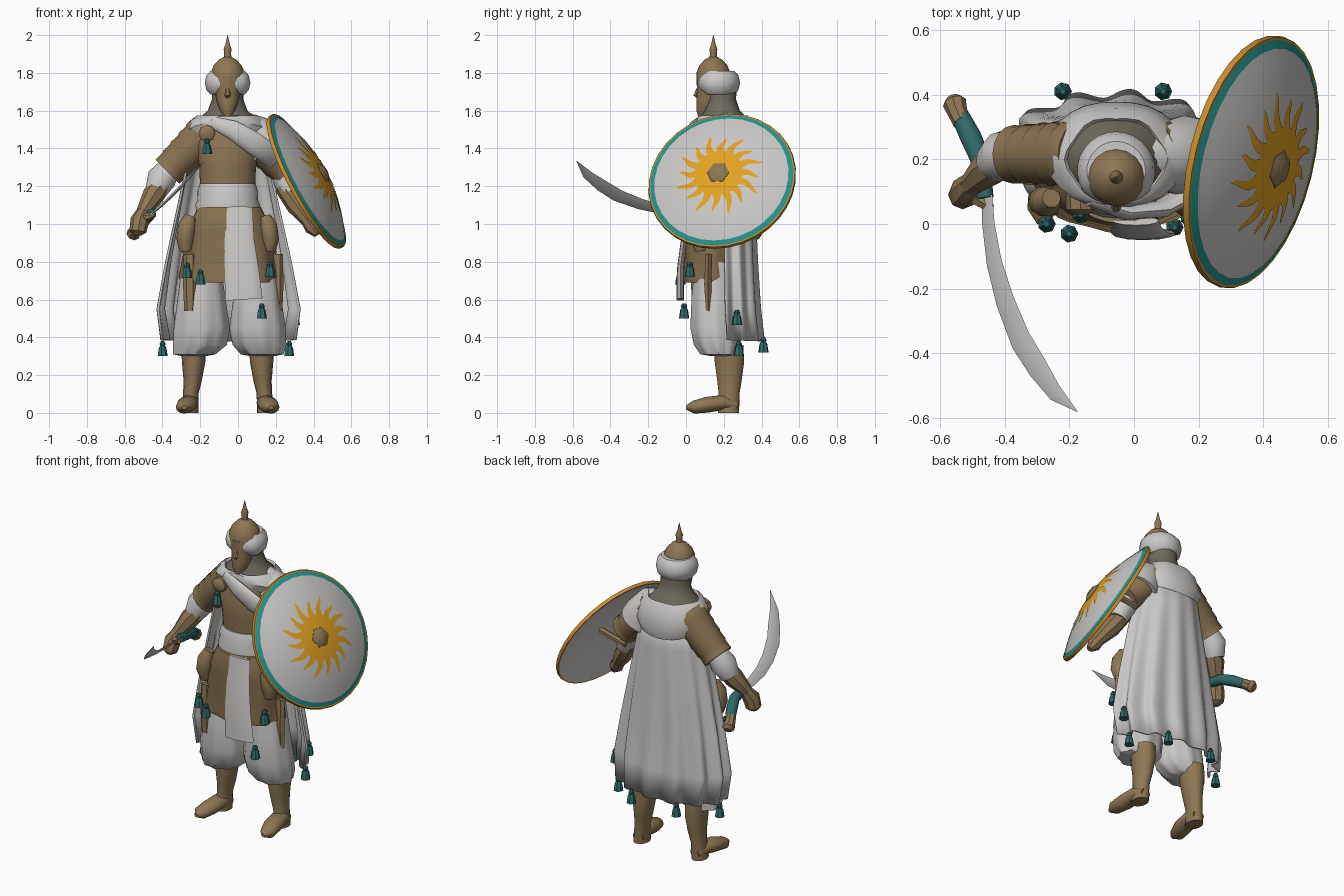
import bpy, bmesh, math
from mathutils import Vector

cube = bpy.data.objects.get("Cube")
if cube:
    bpy.data.objects.remove(cube, do_unlink=True)


def material(name, r, g, b):
    m = bpy.data.materials.new(name)
    m.use_nodes = True
    m.diffuse_color = (r, g, b, 1)
    m.node_tree.nodes["Principled BSDF"].inputs["Base Color"].default_value = (r, g, b, 1)
    return m


BROWN = material("leather brown", .27, .185, .09)
WHITE = material("cloth white", .6, .585, .57)
MAIL = material("dark mail", .16, .145, .11)
TEAL = material("tassel teal", .03, .14, .14)
PAINT = material("painted teal", .02, .30, .27)
GOLD = material("sun yellow", .76, .36, .015)
RIM = material("rim orange", .58, .27, .03)
parts = []


def make(name, verts, faces, mat, thick=0):
    me = bpy.data.meshes.new(name)
    me.from_pydata([tuple(v) for v in verts], [], faces)
    bm = bmesh.new()
    bm.from_mesh(me)
    bmesh.ops.recalc_face_normals(bm, faces=bm.faces)
    bm.to_mesh(me)
    bm.free()
    me.materials.append(mat)
    ob = bpy.data.objects.new(name, me)
    bpy.context.collection.objects.link(ob)
    if thick:
        mod = ob.modifiers.new("thickness", "SOLIDIFY")
        mod.thickness = thick
    parts.append(ob)
    return ob


def skin(rows, n, closed, cap):
    """Quads joining successive rows of n points."""
    span = n if closed else n - 1
    faces = [(i * n + j, i * n + (j + 1) % n, (i + 1) * n + (j + 1) % n, (i + 1) * n + j)
             for i in range(rows - 1) for j in range(span)]
    if cap and closed:
        faces += [tuple(range(n)), tuple(range((rows - 1) * n, rows * n))]
    return faces


def loft(name, rings, mat, n=24, arc=None, fold=0, count=0, cap=True, thick=0):
    """Stack of ellipses (x, y, z, rx, ry, optional tilt); arc leaves it open."""
    verts = []
    for i, (x, y, z, rx, ry, *tilt) in enumerate(rings):
        for j in range(n):
            if arc:
                a = math.radians(arc[0] + (arc[1] - arc[0]) * j / (n - 1))
            else:
                a = math.tau * j / n
            k = 1 + fold * i / (len(rings) - 1) * math.cos(count * a)
            lift = tilt[0] * math.sin(a) if tilt else 0
            verts.append((x + rx * k * math.cos(a), y + ry * k * math.sin(a), z + lift))
    return make(name, verts, skin(len(rings), n, not arc, cap), mat, thick)


def tube(name, path, radii, mat, ref=(0, 1, 0), flat=1, n=12):
    """Sweep an ellipse along a path; flat scales it in the ref direction."""
    pts = [Vector(p) for p in path]
    verts = []
    for i, p in enumerate(pts):
        t = (pts[min(i + 1, len(pts) - 1)] - pts[max(i - 1, 0)]).normalized()
        side = t.cross(Vector(ref)).normalized()
        up = side.cross(t)
        for j in range(n):
            a = math.tau * j / n
            verts.append(p + radii[i] * (math.cos(a) * side + flat * math.sin(a) * up))
    return make(name, verts, skin(len(pts), n, True, True), mat)


def tassel(x, y, z):
    loft("tassel", [(x, y, z, .028, .028), (x, y, z + .045, .021, .021), (x, y, z + .055, .014, .014),
                    (x, y, z + .066, .017, .017), (x, y, z + .08, .009, .009)], TEAL, 7)


CX = -.055  # body axis

# Head, helmet, mail and turban
loft("face", [(CX, .085, 1.565, .015, .02), (CX, .1, 1.6, .04, .045), (CX, .118, 1.65, .058, .063),
              (CX, .13, 1.7, .066, .072), (CX, .14, 1.73, .075, .083),
              (CX, .145, 1.78, .085, .09)], BROWN)
tube("nose", [(CX, .075, 1.74), (CX, .052, 1.68), (CX, .07, 1.665)], [.008, .016, .008], BROWN, n=6)
loft("helmet", [(CX, .145, z, r, r) for z, r in (
    (1.74, .088), (1.8, .09), (1.84, .074), (1.87, .046), (1.885, .02), (1.905, .018),
    (1.925, .021), (1.95, .012), (2.0, .001))], BROWN, 16)
arc = [math.radians(-72 + 324 * i / 24) for i in range(25)]
tube("turban", [(CX + .077 * math.cos(a), .165 + .077 * math.sin(a), 1.748) for a in arc],
     [.028 + .016 * min(1, i / 3, (24 - i) / 3) for i in range(25)], WHITE, (0, 0, 1), 1.5, 10)
loft("mail_neck_guard", [(CX, .185, 1.75, .085, .085), (CX, .185, 1.66, .083, .08),
                         (CX, .19, 1.6, .105, .095), (CX, .2, 1.56, .15, .125),
                         (CX, .2, 1.52, .17, .135)], MAIL)

# Torso, waist sash and layered coat skirt
loft("chest", [(CX, .17, 1.18, .145, .115), (CX, .17, 1.3, .15, .125), (CX, .17, 1.42, .17, .13),
               (CX, .18, 1.52, .15, .11), (CX, .19, 1.55, .08, .07)], BROWN)
loft("waist_sash", [(CX, .165, 1.06, .165, .14), (CX, .165, 1.1, .172, .147),
                    (CX, .165, 1.13, .16, .138), (CX, .165, 1.17, .162, .14),
                    (CX, .165, 1.215, .148, .122)], WHITE)
loft("coat_skirt", [(CX + .01, .14, z, r, s) for z, r, s in (
    (1.09, .165, .137), (.97, .225, .152), (.96, .22, .149), (.85, .245, .16), (.84, .24, .157),
    (.72, .262, .165), (.69, .25, .16))], BROWN, 40, fold=.035, count=8)
for side in (-1, 1):
    x = CX + side * .2
    tube("hip_pouch", [(x, .08, 1.04), (x + side * .015, .07, .99), (x + side * .025, .07, .92),
                       (x + side * .02, .08, .86)], [.03, .047, .047, .035], BROWN, n=10)
tube("front_tabard", [(.005, .01, 1.09), (.005, -.01, .92), (.02, -.03, .76), (.03, -.03, .6)],
     [.072, .08, .09, .1], WHITE, flat=.2)
for x, y in ((-.255, .05), (.205, .12)):
    tube("hanging_strap", [(x, y, .84), (x, y - .005, .68), (x, y, .54)], [.032, .036, .03],
         BROWN, flat=.6, n=6)

# Cowl, chest drape, left shoulder wrap and pleated cape
loft("cowl", [(CX, .215, 1.43, .205, .15, -.065), (CX, .215, 1.48, .225, .165, -.06),
              (CX, .21, 1.55, .19, .15, -.02), (CX, .2, 1.575, .155, .13),
              (CX, .2, 1.55, .14, .115)], WHITE, 28, fold=.05, count=6, cap=False)
tube("chest_drape", [(-.14, .07, 1.54), (-.03, .035, 1.5), (.08, .045, 1.43), (.18, .1, 1.36),
                     (.22, .2, 1.32)], [.03, .05, .06, .06, .05], WHITE, flat=.45)
tube("shoulder_wrap", [(.02, .21, 1.53), (.08, .21, 1.49), (.13, .21, 1.42), (.155, .21, 1.37)],
     [.07, .1, .118, .125], WHITE, n=16)
loft("cape", [(CX, y, z, rx, ry, t) for y, z, rx, ry, t in (
    (.2, 1.5, .195, .145, 0), (.2, 1.3, .225, .158, 0), (.2, 1.1, .265, .165, 0),
    (.205, .8, .325, .17, 0), (.21, .55, .365, .178, 0), (.22, .385, .34, .185, -.005))],
     WHITE, 90, (0, 196), .075, 13, thick=.012)

# Baggy trousers and boots
for side, hip, ankle, toe in ((-1, -.195, -.235, -.285), (1, .1, .125, .175)):
    loft("trouser_leg", [(hip, .15, .8, .1, .1), (hip, .15, .62, .125, .12),
                         (hip, .155, .45, .148, .13), (hip + side * .01, .165, .36, .14, .12),
                         (ankle, .175, .31, .11, .095), (ankle, .2, .3, .06, .06)],
         WHITE, 40, fold=.07, count=9)
    loft("boot_shaft", [(ankle, .225, .36, .066, .08), (ankle, .23, .27, .062, .08),
                        (ankle + side * .005, .23, .17, .048, .066),
                        (ankle + side * .015, .228, .1, .041, .056),
                        (ankle + side * .02, .225, .0, .045, .058)], BROWN, 14)
    tube("boot_foot", [(ankle + side * .015, .27, .038), (ankle + side * .025, .2, .055),
                       (ankle + side * .035, .11, .043), (toe, .04, .03), (toe, .0, .028)],
         [.035, .053, .055, .045, .014], BROWN, (0, 0, 1), .76)

# Layered shoulder armour on both sides, in overlapping bands
for side in (-1, 1):
    path, radii = [], []
    for i in range(5):
        for f, r in ((i, .105), (i + .85, .11)):
            path.append((CX + side * (.105 + .044 * f), .215, 1.49 - .044 * f))
            radii.append(r - .004 * f)
    tube("shoulder_armour", path, radii, BROWN, n=16)

# Right arm and hand
tube("right_sleeve", [(-.36, .215, 1.3), (-.405, .21, 1.24), (-.435, .19, 1.17)],
     [.06, .078, .058], WHITE)
tube("right_bracer", [(-.38, .21, 1.24), (-.45, .17, 1.15), (-.505, .12, 1.06)],
     [.05, .058, .036], BROWN, n=8)
tube("right_hand", [(-.5, .13, 1.07), (-.52, .1, 1.02), (-.53, .09, .96), (-.53, .09, .94)],
     [.035, .05, .045, .02], BROWN, n=8)
tube("right_thumb", [(-.51, .09, 1.03), (-.47, .07, 1.04), (-.44, .05, 1.05)],
     [.02, .022, .012], BROWN, n=6)

# Left arm behind the shield
tube("left_sleeve", [(.22, .215, 1.3), (.255, .21, 1.23), (.28, .19, 1.16)],
     [.06, .07, .055], WHITE)
tube("left_bracer", [(.24, .2, 1.2), (.31, .17, 1.1), (.375, .13, 1.01)], [.05, .055, .036],
     BROWN, n=8)
tube("left_hand", [(.36, .14, 1.03), (.395, .12, .98), (.42, .11, .945)], [.033, .042, .02],
     BROWN, n=8)
tube("shield_grip", [(.22, .28, 1.22), (.4, .27, 1.26)], [.018, .018], BROWN, n=6)

# Curved sword
tube("sword_blade", [(-.455, .09, 1.06), (-.45, .0, 1.06), (-.432, -.12, 1.075), (-.398, -.24, 1.105),
                     (-.35, -.36, 1.15), (-.3, -.44, 1.2), (-.245, -.52, 1.26), (-.175, -.58, 1.335)],
     [.024, .027, .033, .039, .043, .041, .029, .001], WHITE, (1, 0, -1), .2, 4)
tube("sword_grip", [(-.46, .08, 1.055), (-.475, .2, 1.04), (-.505, .27, 1.01), (-.535, .33, .975)],
     [.026, .031, .033, .029], TEAL, (0, 0, 1), n=12)
tube("sword_pommel", [(-.53, .315, .985), (-.545, .345, .965), (-.555, .375, .945), (-.56, .39, .935)],
     [.03, .031, .037, .02], BROWN, (0, 0, 1), n=8)

# Round shield, built flat then turned into place
DOME, EDGE = .092, .39
first = len(parts)


def bulge(r, lift=0):
    return DOME * (1 - (r / EDGE) ** 2) + lift


def disc(name, r0, r1, mat, lift=0, steps=10, n=32):
    radii = [r0 + (r1 - r0) * i / steps for i in range(steps + 1)]
    return loft(name, [(0, 0, bulge(r, lift), r, r) for r in radii], mat, n, cap=False)


disc("shield_face", .001, .365, WHITE)
disc("shield_back", .001, .39, WHITE, -.02)
disc("shield_teal_ring", .364, .391, PAINT, .001, 2)
loft("shield_rim", [(0, 0, z, r, r) for r, z in (
    (.389, .002), (.397, .001), (.4, -.008), (.397, -.02), (.389, -.02))], RIM, 32, cap=False)
disc("sun_disc", .001, .132, GOLD, .003, 4)
for ray in range(16):
    verts, steps = [], 8
    length = .242 if ray % 2 else .218
    for i in range(steps + 1):
        f = i / steps
        r = .12 + (length - .12) * f
        mid = math.tau * ray / 16 + .06 * math.sin(f * 5)
        half = (.021 * (1 - f) ** .6 + .0005) / r
        verts += [(r * math.cos(a), r * math.sin(a), bulge(r, .003)) for a in (mid - half, mid + half)]
    make("sun_ray", verts, skin(steps + 1, 2, False, False), GOLD)
loft("shield_boss", [(0, 0, .08, .065, .065), (0, 0, .095, .06, .06), (0, 0, .112, .03, .03)],
     BROWN, 6)
turn = Vector((.85, -.21, .455)).to_track_quat("Z", "Y")
for ob in parts[first:]:
    ob.rotation_mode = "QUATERNION"
    ob.rotation_quaternion = turn
    ob.location = (.37, .19, 1.23)

# Shoulder brooch and tassels
tube("brooch", [(-.165, .1, 1.48), (-.165, .045, 1.48), (-.165, .03, 1.48)], [.045, .045, .025],
     BROWN, (0, 0, 1), n=8)
for spot in ((-.165, .03, 1.37), (-.27, .0, .715), (-.2, -.03, .68), (.17, .02, .72), (.125, -.01, .5),
             (.3, .27, .465), (.27, .28, .3), (-.4, .24, .3), (-.22, .41, .32), (.09, .41, .32)):
    tassel(*spot)

# Smooth shading with sharp creases kept
bpy.ops.object.select_all(action="DESELECT")
for ob in parts:
    ob.select_set(True)
bpy.context.view_layer.objects.active = parts[0]
bpy.ops.object.shade_smooth_by_angle(angle=math.radians(40))
